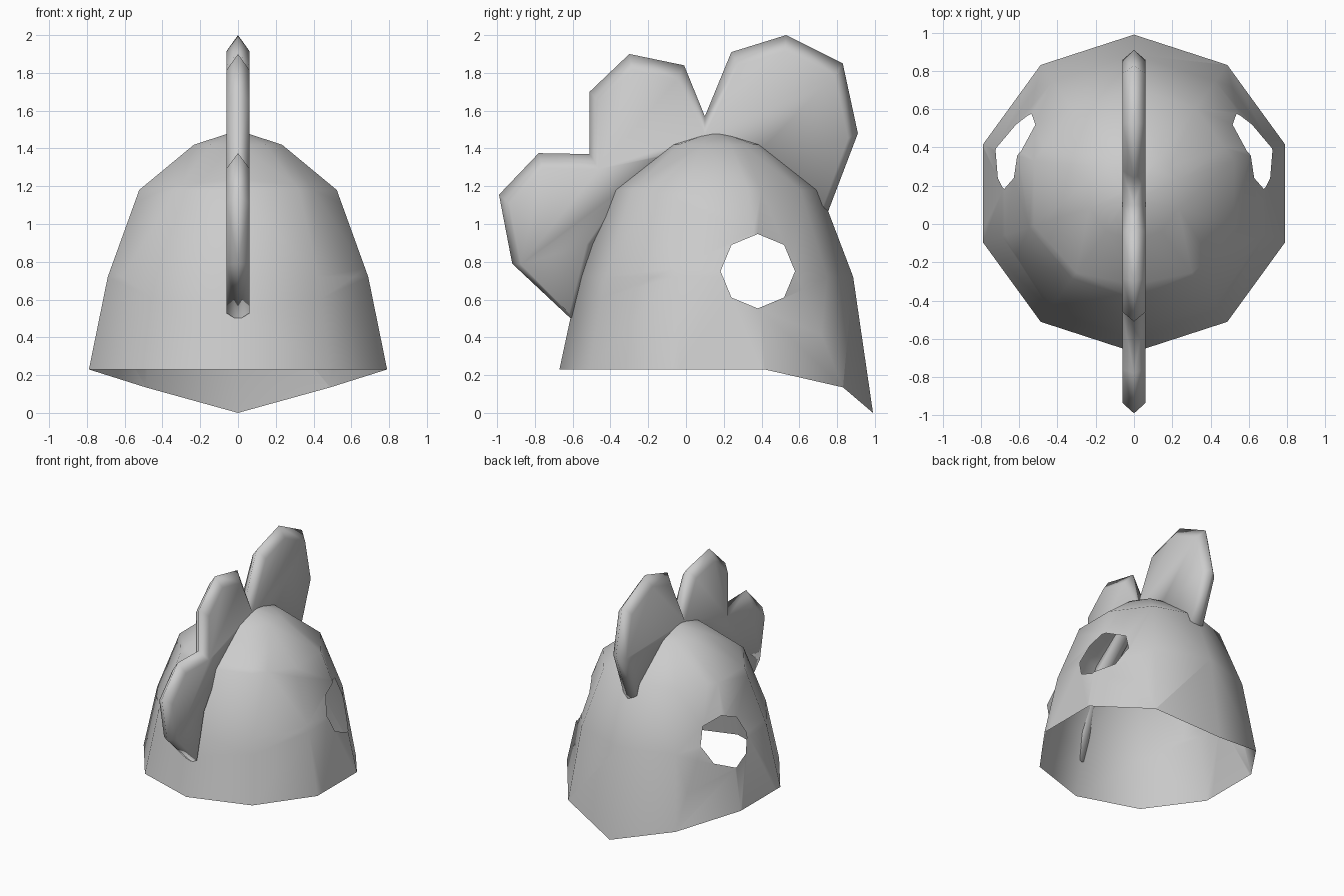
import bpy, bmesh, math
from mathutils import Vector

cube = bpy.data.objects.get("Cube")
if cube:
    bpy.data.objects.remove(cube, do_unlink=True)

grey = bpy.data.materials.new("plain_grey")
grey.use_nodes = True
colour = (0.6, 0.6, 0.6, 1)
grey.diffuse_color = colour
grey.node_tree.nodes["Principled BSDF"].inputs["Base Color"].default_value = colour


def finish(bm, name):
    bmesh.ops.recalc_face_normals(bm, faces=bm.faces)
    for f in bm.faces:
        f.smooth = True
    mesh = bpy.data.meshes.new(name)
    bm.to_mesh(mesh)
    bm.free()
    mesh.materials.append(grey)
    obj = bpy.data.objects.new(name, mesh)
    bpy.context.collection.objects.link(obj)
    return obj


# Helmet shell: ten-sided open dome with a lowered neck guard at the back
SIDES, CENTRE_Y = 10, 0.16
PROFILE = [(0.83, 0.23), (0.725, 0.72), (0.55, 1.18), (0.245, 1.42), (0.05, 1.48)]
bm = bmesh.new()
rings = []
for level, (r, z) in enumerate(PROFILE):
    ring = []
    for i in range(SIDES):
        a = 2 * math.pi * i / SIDES
        drop = 0
        if level == 0:
            drop = {0: 0.23, 1: 0.095, SIDES - 1: 0.095}.get(i, 0)
        ring.append(bm.verts.new((r * math.sin(a), CENTRE_Y + r * math.cos(a), z - drop)))
    rings.append(ring)
for low, high in zip(rings, rings[1:]):
    for i in range(SIDES):
        j = (i + 1) % SIDES
        bm.faces.new((low[i], low[j], high[j], high[i]))
bm.faces.new(rings[-1])

# Eye holes: clip an octagon out of each side
EYE, EYE_R = Vector((0, 0.38, 0.75)), 0.182
for side in (-1, 1):
    inside = [f for f in bm.faces if f.calc_center_median().x * side > 0.1]
    for k in range(8):
        a = math.pi / 8 + k * math.pi / 4
        n = Vector((0, math.cos(a), math.sin(a)))
        co = EYE + n * EYE_R
        parts = set(inside)
        for f in inside:
            parts.update(f.edges)
            parts.update(f.verts)
        cut = bmesh.ops.bisect_plane(bm, geom=list(parts), plane_co=co, plane_no=n, dist=1e-5)
        faces = {g for g in cut["geom"] if isinstance(g, bmesh.types.BMFace)}
        inside = [f for f in faces if (f.calc_center_median() - co).dot(n) < 0]
    bmesh.ops.delete(bm, geom=inside, context='FACES')
finish(bm, "helmet_shell")

# Comb: three lobes with a central ridge, hugging the inside of the shell
OUTLINE = [(-0.60, 0.49), (-0.92, 0.79), (-0.99, 1.155), (-0.78, 1.375), (-0.51, 1.37),
           (-0.51, 1.70), (-0.30, 1.90), (-0.01, 1.84), (0.10, 1.57), (0.24, 1.91),
           (0.53, 2.0), (0.83, 1.85), (0.91, 1.48), (0.75, 1.06),
           (0.62, 1.13), (0.36, 1.36), (0.13, 1.40), (-0.07, 1.35), (-0.32, 1.13), (-0.48, 0.9)]
pts = [Vector(p) for p in OUTLINE]
HALF_WIDTH, INSET = 0.06, 0.05


def inset(i):
    p = pts[i]
    d0 = (p - pts[i - 1]).normalized()
    d1 = (pts[(i + 1) % len(pts)] - p).normalized()
    n0, n1 = Vector((d0.y, -d0.x)), Vector((d1.y, -d1.x))
    mid = (n0 + n1).normalized()
    length = min(INSET / max(mid.dot(n0), 0.1), 0.07)
    return p + mid * length - Vector((0, 0.03))


bm = bmesh.new()
ridge = [bm.verts.new((0, p.x, p.y)) for p in pts]
for x in (-HALF_WIDTH, HALF_WIDTH):
    rim = []
    for i in range(len(pts)):
        q = inset(i)
        rim.append(bm.verts.new((x, q.x, q.y)))
    bm.faces.new(rim)
    for i in range(len(pts)):
        j = (i + 1) % len(pts)
        bm.faces.new((ridge[i], ridge[j], rim[j], rim[i]))
finish(bm, "comb")
